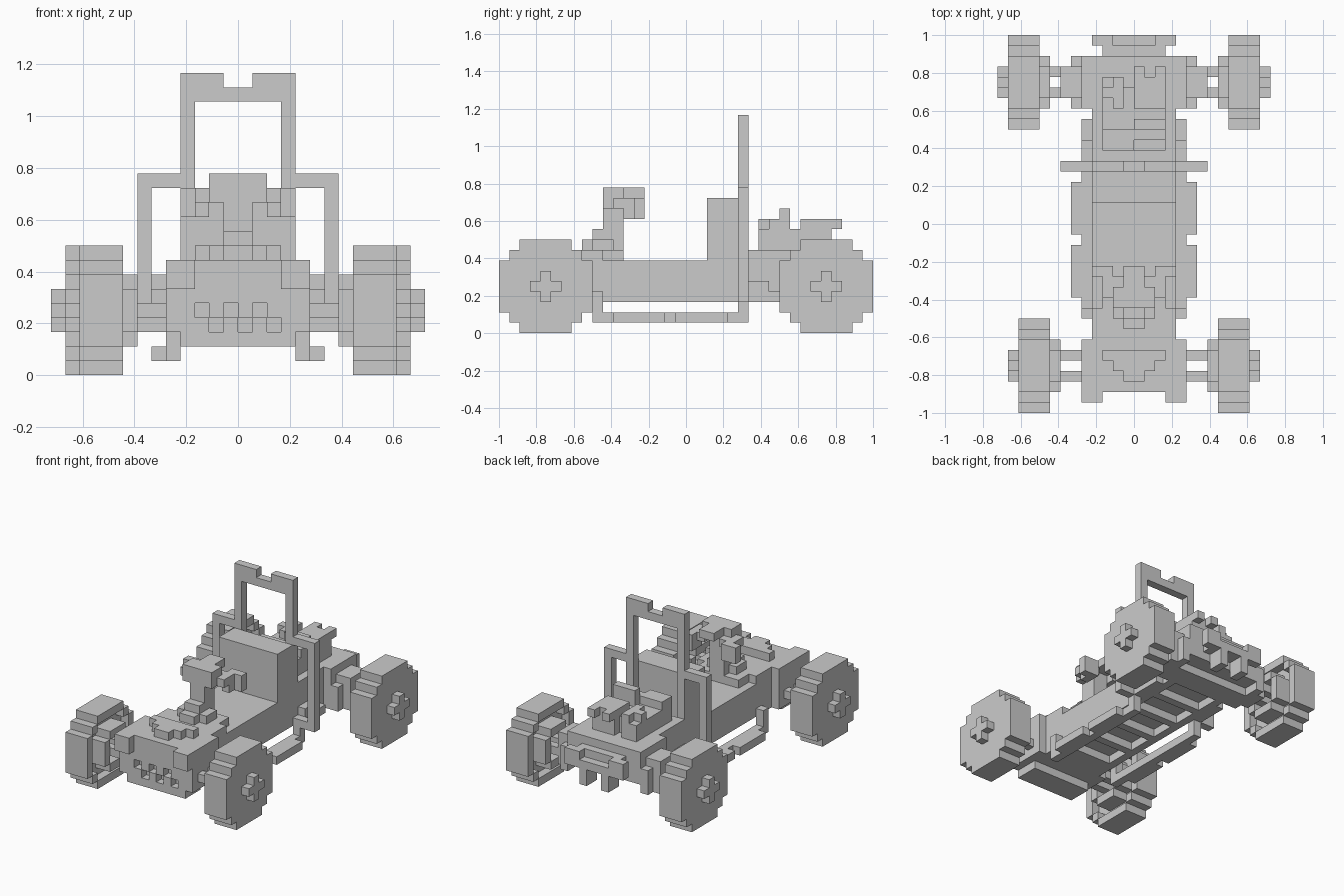
import bpy
import bmesh
from mathutils import Vector

if "Cube" in bpy.data.objects:
    bpy.data.objects.remove(bpy.data.objects["Cube"], do_unlink=True)

UNIT = 1 / 18  # size of one block

grey = bpy.data.materials.new("plain_grey")
grey.use_nodes = True
grey.diffuse_color = (0.6, 0.6, 0.6, 1)
grey.node_tree.nodes["Principled BSDF"].inputs["Base Color"].default_value = grey.diffuse_color


def add_box(bm, x, y, z):
    """Add one box given its (low, high) range on each axis, in blocks."""
    low, high = (Vector(corner) for corner in zip(x, y, z))
    cube = bmesh.ops.create_cube(bm, size=1)
    for vert in cube["verts"]:
        vert.co = (low + high) / 2 + vert.co * (high - low)


def build(name, *boxes, mirror=False):
    """Make an object from boxes, optionally mirrored across the middle."""
    bm = bmesh.new()
    for x, y, z in boxes:
        add_box(bm, x, y, z)
        if mirror:
            add_box(bm, (-x[1], -x[0]), y, z)
    bmesh.ops.scale(bm, vec=(UNIT, UNIT, UNIT), verts=bm.verts)
    mesh = bpy.data.meshes.new(name)
    bm.to_mesh(mesh)
    bm.free()
    mesh.materials.append(grey)
    part = bpy.data.objects.new(name, mesh)
    bpy.context.collection.objects.link(part)


def sym(half):
    return (-half, half)


def around(centre, half):
    return (centre - half, centre + half)


# Wheels: stepped discs with a recessed inner side, cross cap and inner ring
def wheel_boxes(inner, y):
    z = 4.5
    outer = inner + 3
    boxes = []
    for a, b in ((4.5, 2.5), (3.5, 3.5), (2.5, 4.5)):
        boxes.append(((inner + 1, outer), around(y, a), around(z, b)))
    for s in (-1, 1):
        rim = (inner, inner + 1)
        boxes.append((rim, around(y + s * 4, 0.5), around(z, 2.5)))
        boxes.append((rim, around(y, 2.5), around(z + s * 4, 0.5)))
        for t in (-1, 1):
            boxes.append((rim, around(y + s * 3, 0.5), around(z + t * 3, 0.5)))
        ring = (inner - 1, inner + 1)
        boxes.append((ring, around(y + s * 2, 0.5), around(z, 1.5)))
        boxes.append((ring, around(y, 1.5), around(z + s * 2, 0.5)))
    for a, b in ((1.5, 0.5), (0.5, 1.5)):
        boxes.append(((outer, outer + 1), around(y, a), around(z, b)))
    return boxes


build("front_wheels", *wheel_boxes(8, -13.5), mirror=True)
build("rear_wheels", *wheel_boxes(9, 13.5), mirror=True)

# Axle arms: a pair of bars to each wheel
for name, y, reach in (("front_axle_arms", -13.5, (5, 9)), ("rear_axle_arms", 13.5, (7, 10))):
    build(name, *[(reach, around(y + s, 0.5), (4, 5)) for s in (-1, 1)], mirror=True)

# Nose with a zigzag grille of sunken cells
build("nose", (sym(5), (-15, -11), (3, 8)), (sym(4), (-15, -13), (2, 3)), (sym(4), (-11, -8), (3, 8)))
front = (-16, -15)
build("grille_frame", (sym(5), front, (5, 8)), (sym(4), front, (2, 3)))
build("grille_sides", ((3, 5), front, (3, 5)), mirror=True)
for i in range(-3, 3):
    row = 3 if i % 2 else 4
    build("grille_tooth", ((i, i + 1), front, (row, row + 1)))
build("headlights", ((3, 5), (-17, -16), (6, 8)), mirror=True)
build("hood_ornament", *[(sym(3 - i), (-13 - i, -12 - i), (8, 9)) for i in range(3)])
build("cowl", (sym(1), (-10, -9), (7, 9)), (sym(2), (-9, -7), (7, 9)),
      (sym(3), (-8, -6), (7, 8)), (sym(1), (-9, -6), (9, 10)))

# Middle body with a ladder frame underneath
build("floor", (sym(4), (-9, 11), (4, 7)))
build("ladder_rails", ((3, 4), (-9, 11), (3, 4)), mirror=True)
for y in range(-5, 11, 4):
    build("ladder_rung", (sym(3), (y, y + 1), (3, 4)))
build("side_rails", ((4, 5), (-9, 6), (1, 2)), ((4, 5), (-9, -8), (2, 4)),
      ((4, 5), (5, 6), (2, 3)), mirror=True)
build("foot_steps", ((5, 6), (-7, -2), (1, 2)), ((5, 6), (-1, 4), (1, 2)), mirror=True)

# Steering column with a spread handle
build("steering_column", (sym(1), (-8, -6), (7, 12)))
build("steering_handle", (sym(2), (-8, -6), (12, 14)), (sym(1), (-6, -4), (13, 14)))
build("steering_grips", ((1, 3), (-7, -5), (12, 13)), ((2, 4), (-5, -4), (11, 13)),
      ((2, 3), (-6, -5), (11, 12)), mirror=True)

# Seat back and roll bars
bar = (5, 6)
build("seat_back", (sym(4), (2, 5), (7, 13)))
build("roll_bar", ((3, 4), bar, (7, 21)), ((1, 3), bar, (19, 21)), mirror=True)
build("roll_bar_bridge", (sym(1), bar, (19, 20)))
build("side_frames", ((6, 7), bar, (3, 14)), ((4, 6), bar, (13, 14)),
      ((4, 6), bar, (3, 4)), mirror=True)

# Rear body, fenders and bumper
build("rear_body", (sym(5), (11, 14), (3, 8)), (sym(5), (14, 16), (4, 8)),
      (sym(4), (6, 11), (7, 8)))
build("rear_fenders", ((4, 5), (6, 8), (3, 5)), ((4, 5), (8, 10), (3, 4)),
      ((5, 6), (11, 16), (3, 6)), ((5, 7), (12, 15), (3, 7)), mirror=True)
build("rear_bumper", (sym(3), (16, 17), (5, 7)), (sym(3), (17, 18), (5, 6)))
build("bumper_blocks", ((1, 2), (16, 18), (3, 5)), ((2, 4), (17, 18), (5, 7)), mirror=True)

# Engine blocks
build("engine", (sym(3), (7, 12), (8, 10)), ((-3, -1), (12, 14), (8, 10)),
      ((-1, 0), (12, 13), (8, 10)))
build("engine_head", ((-3, 0), (7, 9), (10, 11)), ((0, 3), (8, 10), (10, 11)),
      ((0, 3), (9, 10), (11, 12)))
build("engine_intake", ((0, 3), (11, 14), (8, 11)), ((0, 1), (14, 15), (10, 11)),
      ((2, 3), (14, 15), (10, 11)))
build("engine_pipes", ((-3, -1), (12, 13), (10, 11)), ((-2, -1), (11, 14), (10, 11)))
